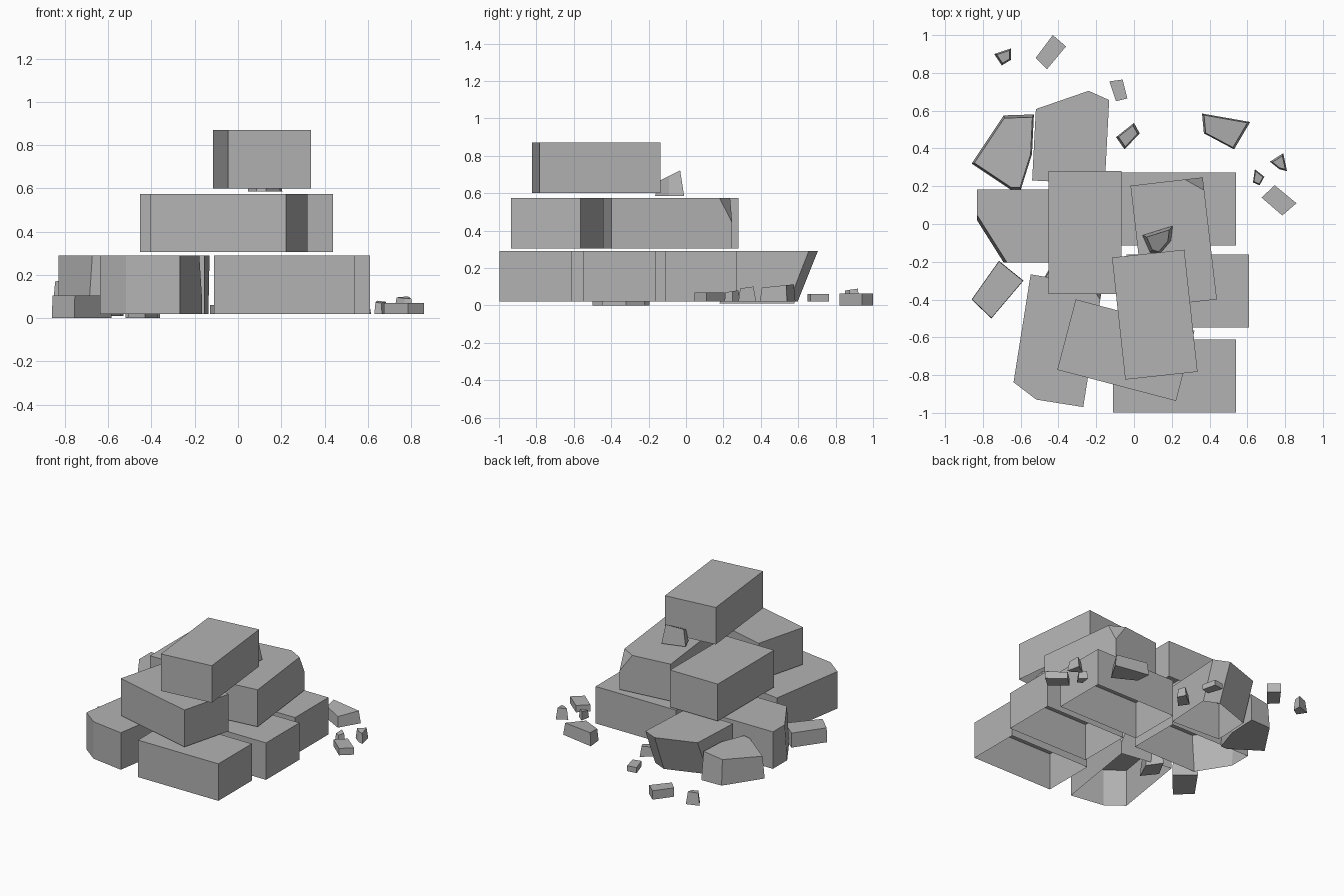
import bpy
import bmesh
from math import radians
from mathutils import Matrix, Vector

if "Cube" in bpy.data.objects:
    bpy.data.objects.remove(bpy.data.objects["Cube"], do_unlink=True)

LENGTH, WIDTH, HEIGHT = 0.65, 0.385, 0.27
LOW, MIDDLE, HIGH = 0.02, 0.305, 0.6

stone = bpy.data.materials.new("grey_stone")
stone.use_nodes = True
grey = (0.45, 0.45, 0.45, 1)
stone.diffuse_color = grey
stone.node_tree.nodes["Principled BSDF"].inputs["Base Color"].default_value = grey


def finish(name, bm):
    """Turn the bmesh into a flat-shaded stone object."""
    mesh = bpy.data.meshes.new(name)
    bm.to_mesh(mesh)
    bm.free()
    mesh.materials.append(stone)
    obj = bpy.data.objects.new(name, mesh)
    bpy.context.scene.collection.objects.link(obj)
    return obj


def chip(bm, point, normal):
    """Break off everything beyond a plane and close the wound."""
    geom = bm.verts[:] + bm.edges[:] + bm.faces[:]
    cut = bmesh.ops.bisect_plane(bm, geom=geom, plane_co=point,
                                 plane_no=Vector(normal).normalized(), clear_outer=True)
    edges = [e for e in cut["geom_cut"] if isinstance(e, bmesh.types.BMEdge)]
    bmesh.ops.contextual_create(bm, geom=edges)


def block(name, x, y, base, angle=0, chips=()):
    """A hollow-bottomed building block, optionally chipped."""
    bm = bmesh.new()
    place = (Matrix.Translation((x, y, base + HEIGHT / 2))
             @ Matrix.Rotation(radians(angle), 4, "Z")
             @ Matrix.Diagonal((LENGTH, WIDTH, HEIGHT, 1)))
    bmesh.ops.create_cube(bm, size=1, matrix=place)
    for point, normal in chips:
        chip(bm, (*point, base + HEIGHT), normal)
    bmesh.ops.recalc_face_normals(bm, faces=bm.faces[:])
    underside = [f for f in bm.faces if f.normal.z < -0.95]
    bmesh.ops.delete(bm, geom=underside, context="FACES")
    return finish(name, bm)


def rock(name, outline, base, top, taper=0.9, lean=(0, 0)):
    """A fragment: outline pulled up, tapered, with a leaning top."""
    bm = bmesh.new()
    floor = bm.faces.new([bm.verts.new((x, y, base)) for x, y in outline])
    centre = floor.calc_center_median()
    raised = bmesh.ops.extrude_face_region(bm, geom=[floor], use_keep_orig=True)
    for v in raised["geom"]:
        if isinstance(v, bmesh.types.BMVert):
            offset = (v.co - centre) * taper
            v.co = centre + offset
            v.co.z = top + offset.x * lean[0] + offset.y * lean[1]
    bmesh.ops.recalc_face_normals(bm, faces=bm.faces[:])
    return finish(name, bm)


# Bottom course
block("bottom_front_block", 0.215, -0.805, LOW)
block("bottom_middle_block", 0.285, -0.355, LOW)
block("bottom_back_block", 0.215, 0.08, LOW)
block("bottom_side_broken_block", -0.505, -0.01, LOW, 0,
      [((-0.82, 0.03), (-0.23, -0.145, 0.015))])
block("bottom_rear_broken_block", -0.33, 0.545, LOW, 87,
      [((-0.515, 0.61), (-0.095, 0.275, -0.11)),
       ((-0.24, 0.705), (0.045, 0.1, -0.04))])
block("bottom_corner_broken_block", -0.408, -0.618, LOW, 81,
      [((-0.635, -0.84), (-0.08, -0.105, 0)),
       ((-0.18, -0.4), (0.8, 0.5, 0.25))])

# Middle course
block("middle_side_block", -0.26, -0.045, MIDDLE, 90)
block("middle_back_chipped_block", 0.21, -0.098, MIDDLE, 96.6,
      [((0.27, 0.235), (0.69, 1.25, 0.6))])
block("middle_front_block", -0.043, -0.668, MIDDLE, -14.7)

# Top block
block("top_block", 0.11, -0.48, HIGH, 96.2)

# Large fragments leaning against the pile
rock("large_rear_fragment",
     [(-0.86, 0.32), (-0.69, 0.575), (-0.53, 0.58), (-0.54, 0.37), (-0.6, 0.18), (-0.65, 0.18)],
     0.01, 0.2, 0.93, (0.15, 0))
rock("large_side_fragment",
     [(-0.86, -0.4), (-0.715, -0.195), (-0.585, -0.3), (-0.755, -0.5)], 0, 0.105, 0.98)
rock("buried_fragment",
     [(-0.51, -0.35), (-0.44, -0.22), (-0.37, -0.32), (-0.43, -0.45)], 0, 0.1)
rock("large_back_fragment",
     [(0.36, 0.585), (0.615, 0.54), (0.53, 0.395), (0.37, 0.48)], LOW, 0.105, 0.9, (0, 0.1))

# Fragment resting on the middle course
rock("resting_fragment",
     [(0.045, -0.06), (0.205, -0.01), (0.195, -0.09), (0.13, -0.165), (0.085, -0.15)],
     0.585, 0.69, 0.75, (0, 0.5))

# Small scattered rubble
rubble = {
    "rear_slab": ([(-0.43, 1), (-0.36, 0.94), (-0.46, 0.82), (-0.52, 0.88)], 0.065, 1),
    "rear_shard": ([(-0.74, 0.9), (-0.65, 0.93), (-0.65, 0.87), (-0.7, 0.84)], 0.085, 0.75),
    "rear_pebble": ([(-0.13, 0.755), (-0.06, 0.765), (-0.035, 0.665), (-0.095, 0.65)], 0.06, 1),
    "back_shard": ([(-0.095, 0.46), (0, 0.535), (0.03, 0.48), (-0.05, 0.395)], 0.085, 0.8),
    "side_shard": ([(0.72, 0.33), (0.79, 0.375), (0.81, 0.28), (0.77, 0.29)], 0.095, 0.75),
    "side_pebble": ([(0.64, 0.29), (0.69, 0.25), (0.665, 0.205), (0.63, 0.22)], 0.075, 0.8),
    "side_slab": ([(0.675, 0.14), (0.745, 0.205), (0.86, 0.11), (0.785, 0.045)], 0.07, 1),
}
for name, (outline, top, taper) in rubble.items():
    base = 0 if name.startswith("rear_s") else LOW
    rock(name, outline, base, top, taper, (0, 0.15 if taper < 1 else 0))
